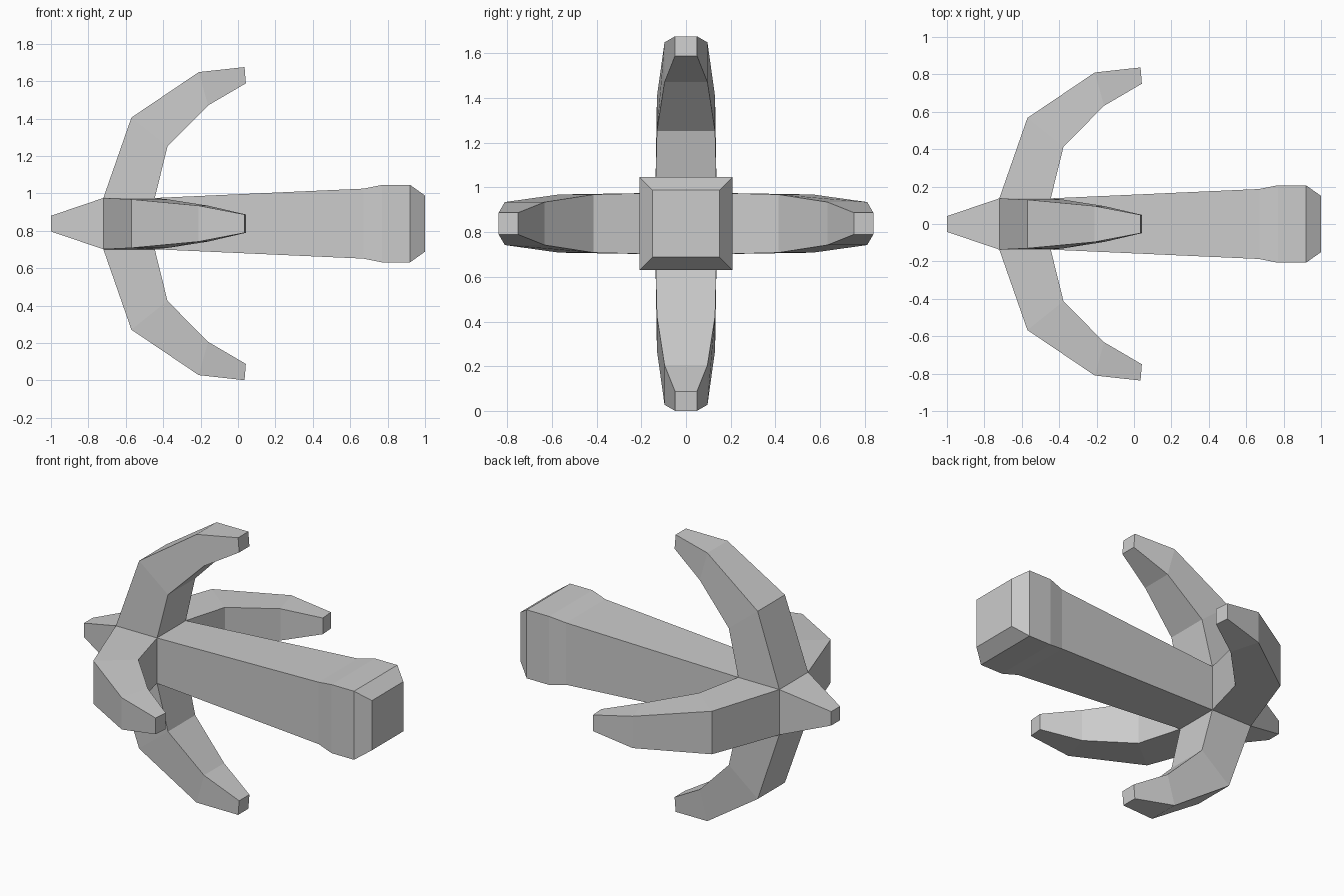
import bpy, bmesh, math
from mathutils import Matrix, Vector

if "Cube" in bpy.data.objects:
    bpy.data.objects.remove(bpy.data.objects["Cube"])

CENTER = Matrix.Translation((0, 0, 0.838))
HUB = 0.137          # half size of the hub where all parts meet


def loft(name, rings, matrix):
    """Skin four-sided rings; the root ring stays open at the hub, the tip is capped."""
    bm = bmesh.new()
    loops = [[bm.verts.new(p) for p in ring] for ring in rings]
    for a, b in zip(loops, loops[1:]):
        for i in range(4):
            j = (i + 1) % 4
            bm.faces.new((a[i], a[j], b[j], b[i]))
    bm.faces.new(loops[-1])
    bmesh.ops.recalc_face_normals(bm, faces=bm.faces)
    bm.transform(matrix)
    mesh = bpy.data.meshes.new(name)
    bm.to_mesh(mesh)
    bm.free()
    obj = bpy.data.objects.new(name, mesh)
    bpy.context.collection.objects.link(obj)
    return obj


def square(x, h):
    return [Vector((x, y, z)) for y, z in ((-h, -h), (h, -h), (h, h), (-h, h))]


# Handle with flared, bevelled end
loft("handle", [square(x, h) for x, h in
                ((-0.445, HUB), (0.67, 0.187), (0.77, 0.207), (0.92, 0.207), (1.0, 0.15))], CENTER)

# Tapered spike behind the hub
loft("rear_spike", [square(-0.72, HUB), square(-1.0, 0.042)], CENTER)

# Four curved claws: (outer x, outer radius, inner x, inner radius, half width)
claw = [(-0.72, HUB, -0.445, HUB, HUB),
        (-0.57, 0.567, -0.377, 0.413, 0.13),
        (-0.21, 0.81, -0.16, 0.632, 0.096),
        (0.035, 0.837, 0.042, 0.75, 0.049)]
rings = [[Vector((xo, -w, ro)), Vector((xo, w, ro)), Vector((xi, w, ri)), Vector((xi, -w, ri))]
         for xo, ro, xi, ri, w in claw]
for k, side in enumerate(("top", "front", "bottom", "back")):
    loft(side + "_claw", rings, CENTER @ Matrix.Rotation(k * math.pi / 2, 4, 'X'))
